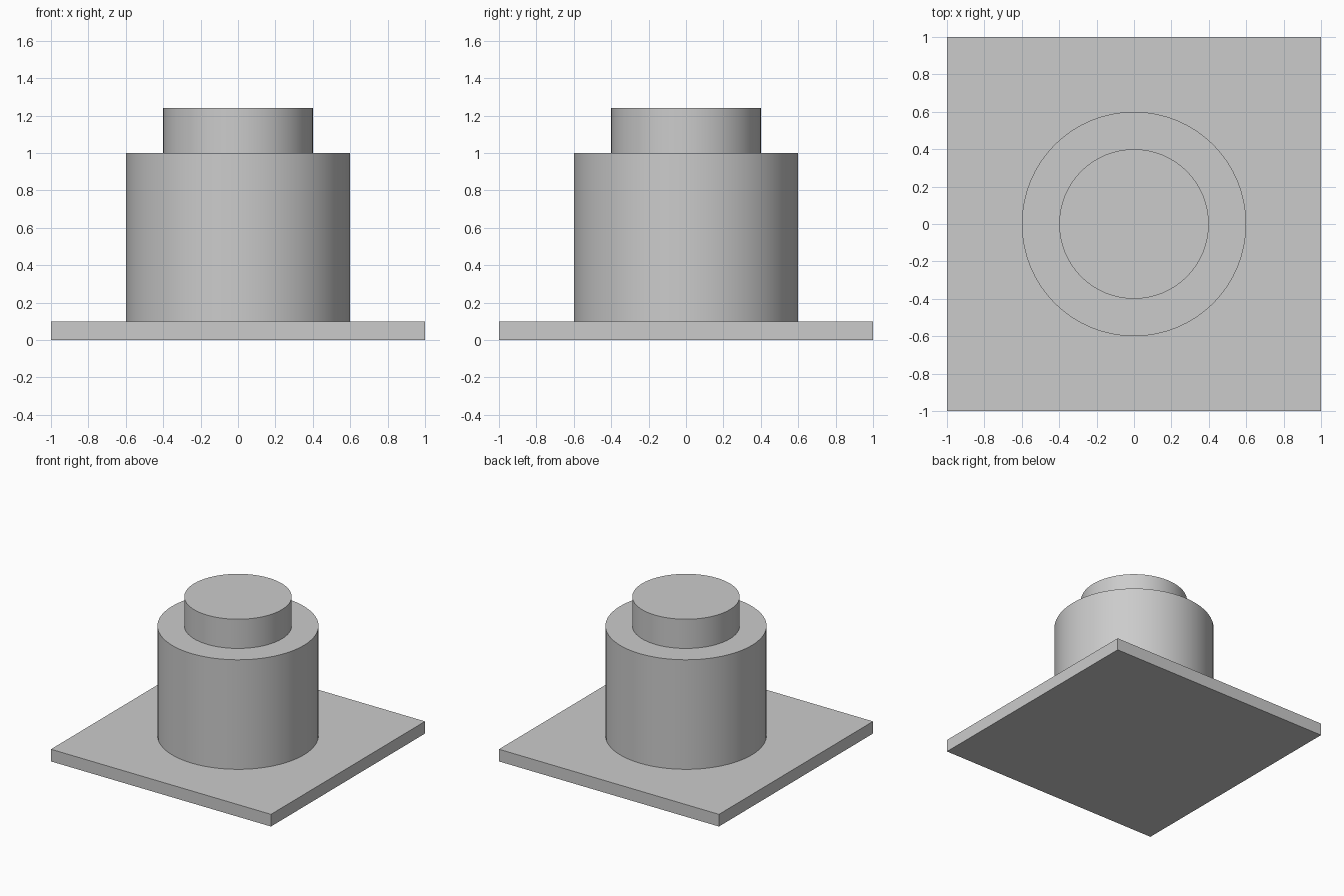
import bpy
import math

cube = bpy.data.objects.get("Cube")
if cube:
    bpy.data.objects.remove(cube, do_unlink=True)

# Single plain grey finish
grey = bpy.data.materials.new("light grey")
grey.use_nodes = True
colour = (0.6, 0.6, 0.6, 1)
grey.diffuse_color = colour
grey.node_tree.nodes["Principled BSDF"].inputs["Base Color"].default_value = colour


def finish(name):
    obj = bpy.context.object
    obj.name = name
    obj.data.materials.append(grey)
    return obj


def cylinder(name, radius, bottom, top):
    bpy.ops.mesh.primitive_cylinder_add(
        vertices=64, radius=radius, depth=top - bottom,
        location=(0, 0, (bottom + top) / 2))
    finish(name)
    bpy.ops.object.shade_smooth_by_angle(angle=math.radians(30))


BASE_TOP, BODY_TOP, CAP_TOP = 0.1, 1.0, 1.24

# Square base plate
bpy.ops.mesh.primitive_cube_add(size=2, location=(0, 0, BASE_TOP / 2))
plate = finish("base_plate")
plate.scale.z = BASE_TOP / 2
bpy.ops.object.transform_apply(location=False, rotation=False, scale=True)

# Wide body with a narrower cap on top
cylinder("body", 0.6, BASE_TOP, BODY_TOP)
cylinder("cap", 0.4, BODY_TOP, CAP_TOP)
